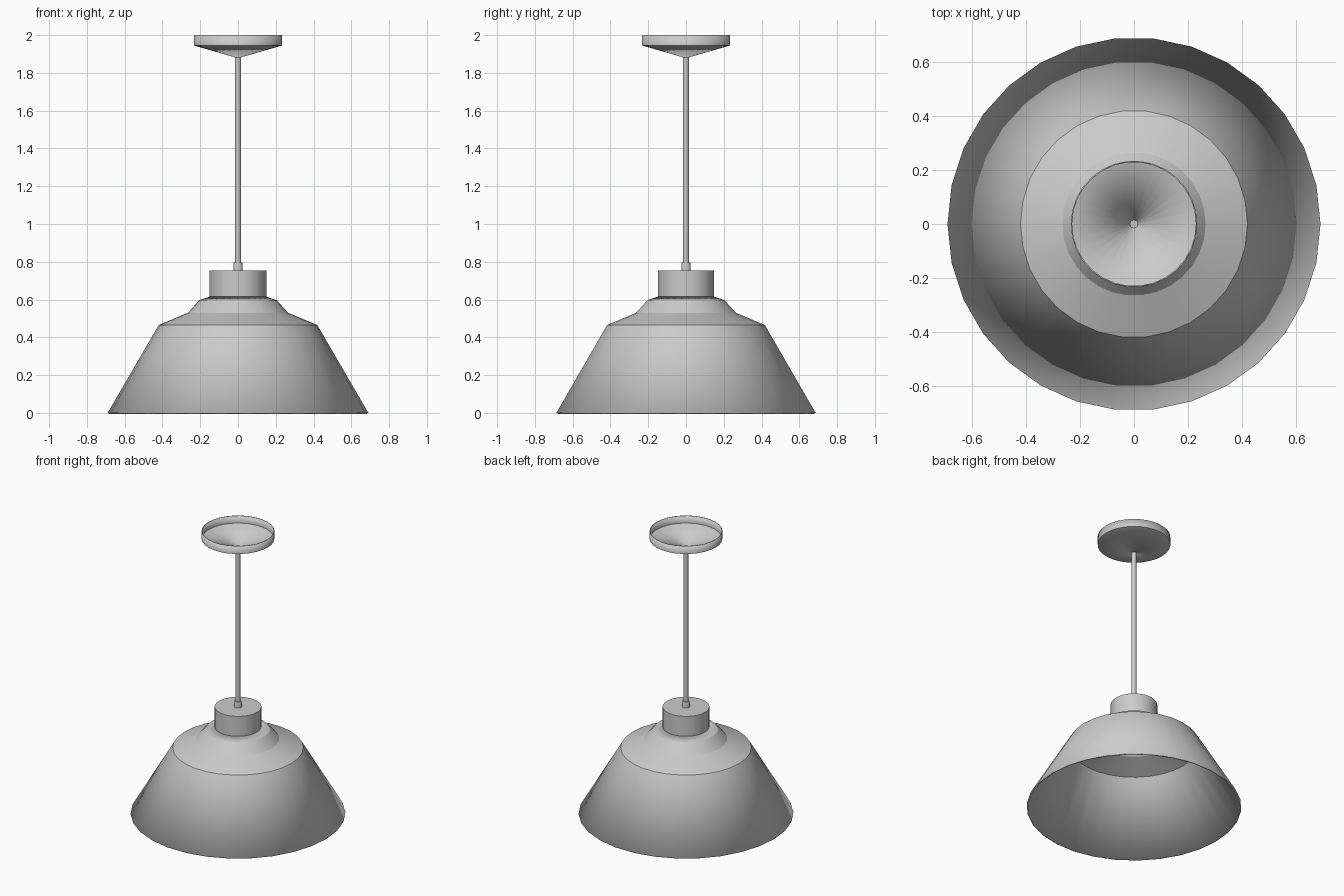
import bpy, bmesh, math

if "Cube" in bpy.data.objects:
    bpy.data.objects.remove(bpy.data.objects["Cube"])


def lathe(name, profile, sides, thickness=0.0):
    """Revolve (radius, z) points about z; radius 0 becomes a pole."""
    bm = bmesh.new()
    rings = []
    for r, z in profile:
        if r == 0:
            rings.append([bm.verts.new((0, 0, z))])
        else:
            rings.append([bm.verts.new((r * math.cos(math.tau * i / sides),
                                        r * math.sin(math.tau * i / sides), z))
                          for i in range(sides)])
    for a, b in zip(rings, rings[1:]):
        for i in range(sides):
            j = (i + 1) % sides
            loop = [a[i % len(a)], a[j % len(a)], b[j % len(b)], b[i % len(b)]]
            bm.faces.new(list(dict.fromkeys(loop)))
    me = bpy.data.meshes.new(name)
    bm.to_mesh(me)
    bm.free()
    ob = bpy.data.objects.new(name, me)
    bpy.context.collection.objects.link(ob)
    if thickness:
        mod = ob.modifiers.new("shell", 'SOLIDIFY')
        mod.thickness = thickness
        mod.offset = -1
    bpy.ops.object.select_all(action='DESELECT')
    bpy.context.view_layer.objects.active = ob
    ob.select_set(True)
    bpy.ops.object.shade_smooth_by_angle(angle=math.radians(20))
    return ob


# Hollow shade: wide cone, shallow shoulder and steep neck
lathe("shade", [(0.69, 0), (0.42, 0.465), (0.265, 0.53),
                (0.205, 0.597), (0.15, 0.615)], 30, 0.01)

# Socket cap closing the top of the shade
lathe("socket_cap", [(0, 0.61), (0.15, 0.61), (0.15, 0.755), (0, 0.755)], 30)

# Collar where the rod enters the cap
lathe("rod_collar", [(0.025, 0.75), (0.025, 0.785), (0.022, 0.797), (0, 0.797)], 16)

# Hanging rod
lathe("rod", [(0, 0.76), (0.015, 0.76), (0.015, 1.89), (0, 1.89)], 12)

# Ceiling canopy: open cup with conical underside
lathe("ceiling_canopy", [(0.015, 1.882), (0.234, 1.945), (0.234, 2.0)], 30, 0.005)
